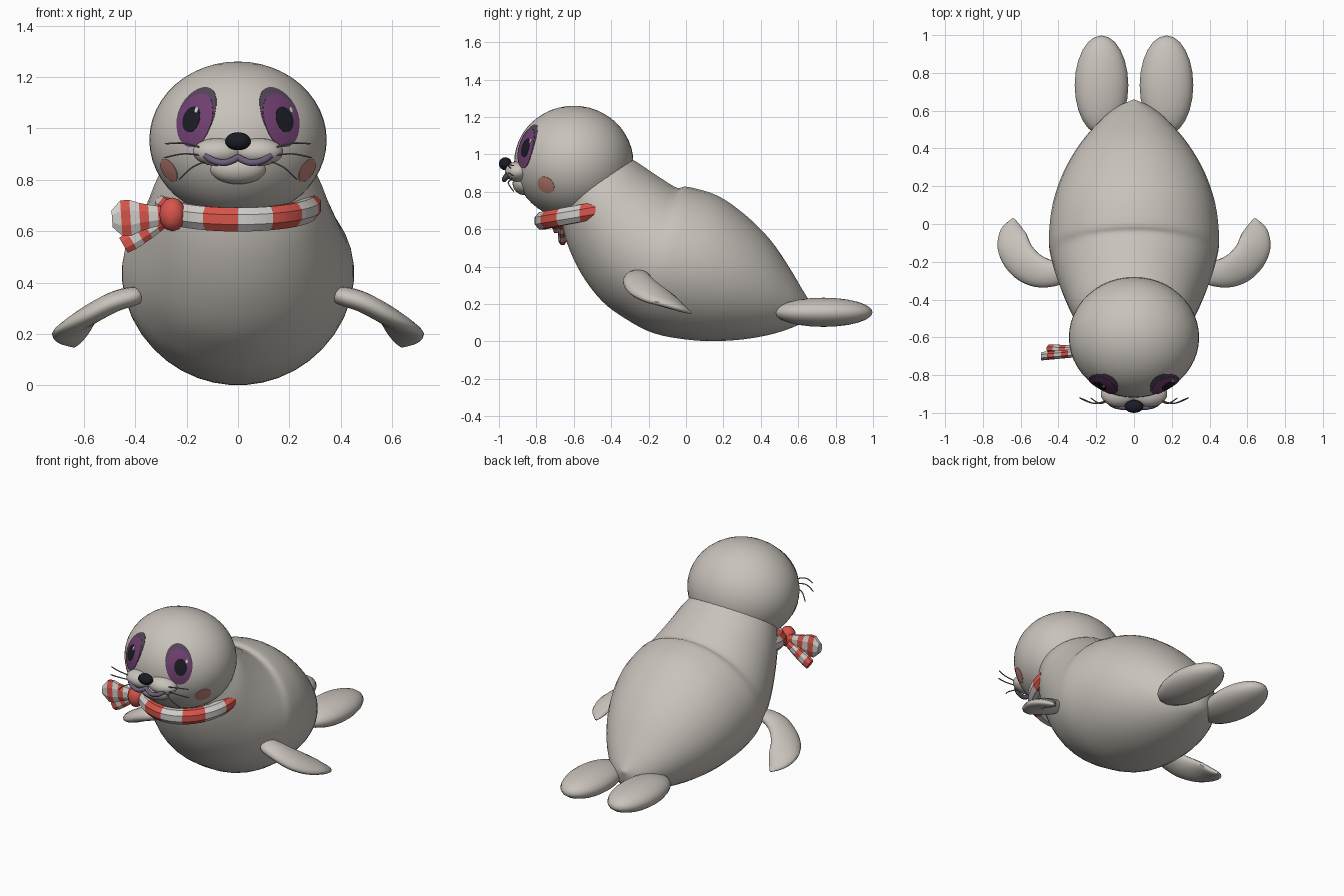
import bpy, bmesh, math
from mathutils import Vector as V

cube = bpy.data.objects.get("Cube")
if cube:
    bpy.data.objects.remove(cube, do_unlink=True)


def material(name, r, g, b):
    m = bpy.data.materials.new(name)
    m.use_nodes = True
    m.diffuse_color = (r, g, b, 1)
    bsdf = next(n for n in m.node_tree.nodes if n.type == 'BSDF_PRINCIPLED')
    bsdf.inputs["Base Color"].default_value = (r, g, b, 1)
    bsdf.inputs["Roughness"].default_value = 0.7
    return m


FUR = material("warm_grey_fur", .58, .54, .495)
RED = material("scarf_red", .68, .09, .07)
WHITE = material("scarf_white", .64, .62, .59)
PINK = material("blush_pink", .55, .23, .19)
PURPLE = material("iris_purple", .16, .05, .165)
LASH = material("lash_plum", .085, .06, .095)
BLACK = material("nose_black", .011, .011, .018)
LIP = material("lip_mauve", .15, .11, .19)
HAIR = material("whisker_grey", .2, .19, .18)


def finish(name, bm, mats, smooth=True, angle=50):
    bmesh.ops.recalc_face_normals(bm, faces=bm.faces)
    me = bpy.data.meshes.new(name)
    bm.to_mesh(me)
    bm.free()
    for m in mats:
        me.materials.append(m)
    ob = bpy.data.objects.new(name, me)
    bpy.context.collection.objects.link(ob)
    if smooth:
        bpy.ops.object.select_all(action='DESELECT')
        ob.select_set(True)
        bpy.context.view_layer.objects.active = ob
        bpy.ops.object.shade_smooth_by_angle(angle=math.radians(angle))
    return ob


def ellipsoid(name, centre, radii, mat, seg=32):
    bm = bmesh.new()
    bmesh.ops.create_uvsphere(bm, u_segments=seg, v_segments=seg // 2, radius=1)
    for v in bm.verts:
        v.co = V(centre) + v.co * V(radii)
    return finish(name, bm, [mat])


def spline(rows, steps):
    """Smooth rows of vectors along their length (Catmull-Rom)."""
    out = []
    for i in range(len(rows) - 1):
        quad = [rows[max(0, min(len(rows) - 1, i + k))] for k in (-1, 0, 1, 2)]
        for j in range(steps):
            t = j / steps
            out.append([(b * 2 + (c - a) * t + (a * 2 - b * 5 + c * 4 - d) * t * t
                         + (b * 3 - a - c * 3 + d) * t ** 3) / 2
                        for a, b, c, d in zip(*quad)])
    return out + [rows[-1]]


def loft(name, rings, sides, mats, stripe=None, smooth=True):
    """Skin elliptical rings, each a centre and two half axes."""
    bm = bmesh.new()
    loops = []
    for c, u, v in rings:
        turns = [math.tau * (k + .5) / sides for k in range(sides)]
        loops.append([bm.verts.new(c + u * math.cos(a) + v * math.sin(a)) for a in turns])
    for i, (a, b) in enumerate(zip(loops, loops[1:])):
        for k in range(sides):
            n = (k + 1) % sides
            f = bm.faces.new((a[k], a[n], b[n], b[k]))
            f.material_index = stripe(i) if stripe else 0
    bm.faces.new(loops[0])
    bm.faces.new(loops[-1]).material_index = stripe(len(loops) - 2) if stripe else 0
    return finish(name, bm, mats, smooth)


def tube(name, points, radius, mat, sides=8):
    rows = spline([[V(p)] for p in points], 5)
    pts = [r[0] for r in rows]
    rings = []
    for i, p in enumerate(pts):
        t = (pts[min(i + 1, len(pts) - 1)] - pts[max(i - 1, 0)]).normalized()
        u = t.cross(V((0, 1, 0))).normalized()
        r = radius * (.4 if i in (0, len(pts) - 1) else 1)
        rings.append((p, u * r, t.cross(u) * r))
    return loft(name, rings, sides, [mat])


# Body and neck: back point (y, z), belly point (y, z), half width
stations = [(.658, .22, .655, .205, .008), (.615, .29, .625, .11, .09),
            (.55, .40, .545, .065, .18), (.45, .545, .40, .025, .285),
            (.32, .675, .22, .003, .375), (.17, .78, .03, .006, .432),
            (.01, .828, -.17, .042, .452), (-.045, .822, -.32, .118, .437),
            (-.12, .865, -.45, .215, .405), (-.20, .918, -.56, .36, .365),
            (-.29, .975, -.635, .52, .325), (-.38, 1.0, -.67, .66, .28)]
rows = []
for ty, tz, by, bz, w in stations:
    top, low = V((0, ty, tz)), V((0, by, bz))
    rows.append([(top + low) / 2, V((w, 0, 0)), (top - low) / 2])
loft("body", spline(rows, 4), 40, [FUR])

# Head
HC, HR = V((0, -.6, .955)), V((.345, .319, .305))
ellipsoid("head", HC, HR, FUR, 48)


def head_patch(name, x, z, a, b, mat, lift, tilt=0.0):
    """Thin oval plate that follows the head surface."""
    dx, dz = x / HR.x, (z - HC.z) / HR.z
    p = V((x, HC.y - HR.y * math.sqrt(1 - dx * dx - dz * dz), z))
    n = V([(p - HC)[i] / HR[i] ** 2 for i in range(3)]).normalized()
    u = V((0, 0, 1)).cross(n).normalized()
    v = n.cross(u)
    bm = bmesh.new()
    loops = []
    for r, up in ((.05, lift), (.4, lift), (.75, lift), (1, lift), (1.01, -.01)):
        loop = []
        for k in range(28):
            t = math.tau * k / 28
            e, f = a * r * math.cos(t), b * r * math.sin(t)
            d = (p + u * (e * math.cos(tilt) - f * math.sin(tilt))
                 + v * (e * math.sin(tilt) + f * math.cos(tilt))) - HC
            size = math.sqrt(sum((d[i] / HR[i]) ** 2 for i in range(3)))
            loop.append(bm.verts.new(HC + d / size * (1 + up)))
        loops.append(loop)
    bm.faces.new(loops[0])
    for s, t in zip(loops, loops[1:]):
        for k in range(28):
            bm.faces.new((s[k], t[k], t[k - 1], s[k - 1]))
    return finish(name, bm, [mat])


# Parts that come in pairs
lead = [(.37, -.29, .35), (.40, -.325, .345), (.50, -.337, .315), (.60, -.305, .265),
        (.68, -.23, .225), (.722, -.13, .20), (.705, -.03, .172), (.645, .03, .152)]
trail = [(.365, -.23, .355), (.385, -.20, .355), (.44, -.19, .345), (.50, -.16, .315),
         (.545, -.11, .275), (.57, -.05, .225), (.60, -.01, .18), (.63, .025, .152)]
thick = [.012, .034, .04, .04, .036, .03, .02, .005]

for side, s in (("left", 1), ("right", -1)):
    flip = V((s, 1, 1))
    # Front flipper
    ends = [(V(a) * flip, V(b) * flip) for a, b in zip(lead, trail)]
    mids = [(a + b) / 2 for a, b in ends]
    rows = []
    for i, (a, b) in enumerate(ends):
        run = mids[min(i + 1, 7)] - mids[max(i - 1, 0)]
        u = (a - b) / 2
        rows.append([mids[i], u, u.cross(run).normalized() * thick[i]])
    loft(side + "_front_flipper", spline(rows, 4), 16, [FUR])
    # Tail flipper
    ellipsoid(side + "_tail_flipper", (s * .172, .735, .156), (.142, .263, .078), FUR, 24)
    # Eye layers and blush
    head_patch(side + "_lash", s * .168, 1.055, .084, .132, LASH, .004, s * .14)
    head_patch(side + "_iris", s * .172, 1.036, .078, .116, PURPLE, .009, s * .12)
    head_patch(side + "_pupil", s * .181, 1.035, .038, .052, BLACK, .014, s * .08)
    head_patch(side + "_eye_glint", s * .181 + .022, 1.07, .007, .012, WHITE, .018)
    head_patch(side + "_blush", s * .272, .835, .052, .05, PINK, .004)
    # Muzzle lobe and whiskers
    ellipsoid(side + "_muzzle", (s * .08, -.9, .908), (.096, .068, .054), FUR)
    for k, (z0, x1, z1) in enumerate(((.92, .285, .94), (.893, .29, .885), (.87, .23, .80))):
        tube(f"{side}_whisker_{k + 1}", [(s * .13, -.93, z0), (s * (.13 + x1) / 2, -.95,
             (z0 + z1) / 2 + .012), (s * x1, -.92, z1)], .0035, HAIR, 6)

# Chin, mouth and nose
ellipsoid("chin", (0, -.865, .845), (.11, .062, .062), FUR)
half = [(.13, -.945, .898), (.10, -.963, .876), (.055, -.972, .866), (.02, -.966, .876)]
mouth = [(-x, y, z) for x, y, z in half] + [(0, -.96, .886)] + half[::-1]
tube("mouth", mouth, .014, LIP)
ellipsoid("nose", (0, -.966, .95), (.05, .034, .035), BLACK, 24)

# Scarf band around the front of the neck, striped by segment
rings = []
for i in range(37):
    a = math.radians(i * 5 - 90)
    out = V((math.sin(a), -math.cos(a), 0))
    c = V((out.x * .285, -.485 + out.y * .285, .645 + .055 * (1 - math.cos(a))))
    rings.append((c, out * .042, V((0, 0, .05))))
loft("scarf_band", rings, 8, [WHITE, RED], lambda i: ((i + 2) // 5) % 2, smooth=False)

# Scarf knot and two striped ends
ellipsoid("scarf_knot", (-.255, -.70, .665), (.052, .05, .066), RED, 12)


def scarf_end(name, start, end, heights):
    a, b = V(start), V(end)
    across = (b - a).cross(V((0, 1, 0))).normalized()
    n = len(heights) - 1
    rings = [(a.lerp(b, i / n), across * h, V((0, .024, 0))) for i, h in enumerate(heights)]
    loft(name, rings, 8, [RED, WHITE], lambda i: i % 2, smooth=False)


scarf_end("scarf_upper_end", (-.275, -.68, .662), (-.49, -.70, .648),
          (.035, .042, .05, .06, .075, .075, .035))
scarf_end("scarf_lower_end", (-.285, -.665, .64), (-.445, -.66, .545),
          (.025, .03, .035, .038, .04, .036))
